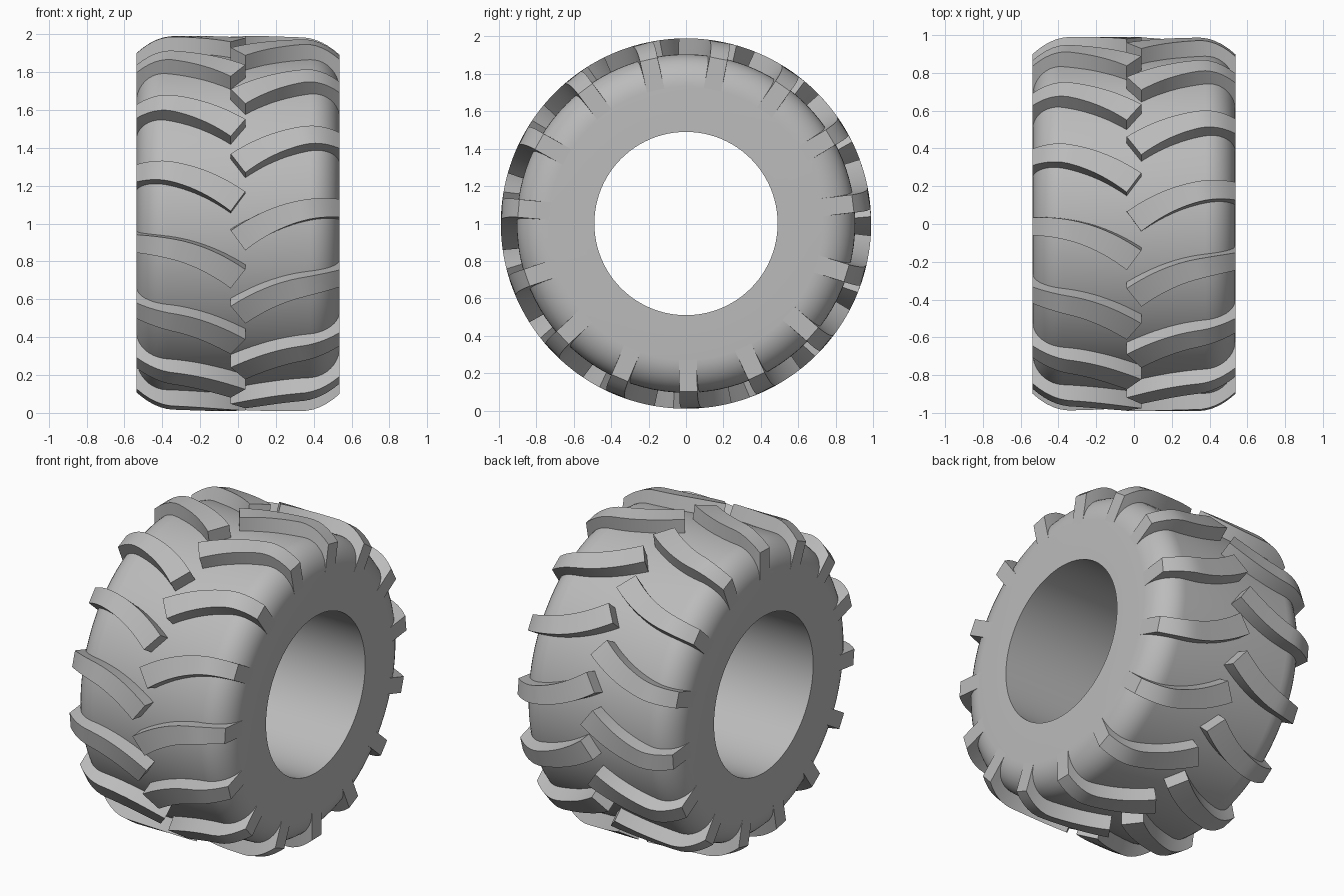
import bpy, bmesh
from math import sin, cos, pi, radians, sqrt, atan2

cube = bpy.data.objects.get("Cube")
if cube:
    bpy.data.objects.remove(cube)

HALF = 0.537       # half width of the tyre
BORE = 0.49        # wheel opening radius
TREAD = 0.905      # carcass radius
LUG = 0.99         # lug tip radius
LUGS = 15          # lugs on each side
STEP = 2 * pi / LUGS

rubber = bpy.data.materials.new("grey rubber")
rubber.use_nodes = True
colour = (0.5, 0.5, 0.5, 1)
rubber.diffuse_color = colour
rubber.node_tree.nodes["Principled BSDF"].inputs["Base Color"].default_value = colour


def polar(x, r, phi):
    return (x, -r * cos(phi), 1 + r * sin(phi))


def finish(bm, name, angle):
    bmesh.ops.recalc_face_normals(bm, faces=bm.faces)
    mesh = bpy.data.meshes.new(name)
    bm.to_mesh(mesh)
    bm.free()
    mesh.materials.append(rubber)
    obj = bpy.data.objects.new(name, mesh)
    bpy.context.collection.objects.link(obj)
    bpy.ops.object.select_all(action='DESELECT')
    obj.select_set(True)
    bpy.context.view_layer.objects.active = obj
    bpy.ops.object.shade_smooth_by_angle(angle=radians(angle))


SHOULDER_X, SHOULDER_R = 0.16, 0.175


def carcass_radius(x):
    t = min(1, max(0, (x - HALF + SHOULDER_X) / SHOULDER_X))
    return TREAD - SHOULDER_R * (1 - sqrt(1 - t * t))


def lug_radius(x):
    return LUG - 0.09 * (max(0, x - 0.34) / (HALF - 0.34)) ** 2


# Carcass: closed section swept around the axle
arc = [i / 10 * pi / 2 for i in range(11)]
half = [(HALF, BORE)] + [(HALF - SHOULDER_X * (1 - cos(a)),
                          TREAD - SHOULDER_R * (1 - sin(a))) for a in arc]
section = half + [(-x, r) for x, r in reversed(half)]
bm = bmesh.new()
SEG = 96
rings = [[bm.verts.new(polar(x, r, 2 * pi * s / SEG)) for x, r in section]
         for s in range(SEG)]
for s in range(SEG):
    a, b = rings[s], rings[(s + 1) % SEG]
    for i in range(len(section)):
        j = (i + 1) % len(section)
        bm.faces.new((a[i], a[j], b[j], b[i]))
finish(bm, "tyre_carcass", 35)


# Lugs: curved bars sweeping from the centre line to the shoulder
def add_lug(bm, side, start):
    n, power = 16, 2.2
    rise = radians(10.4)
    loops = []
    for i in range(n + 1):
        t = i / n
        phi = start - rise * (1 - t) ** power
        slope = rise * power * (1 - t) ** (power - 1) / HALF
        tilt = atan2(slope * LUG, 1)
        width = 0.065 - 0.017 * t
        loop = []
        for edge, top in ((1, 1), (-1, 1), (-1, 0), (1, 0)):
            x = t * HALF - edge * width * sin(tilt)
            r_top = lug_radius(x)
            r = r_top if top else carcass_radius(x) - 0.015
            loop.append(bm.verts.new(polar(
                side * x, r, phi + edge * width * cos(tilt) / r)))
        loops.append(loop)
    for a, b in zip(loops, loops[1:]):
        for k in range(4):
            m = (k + 1) % 4
            bm.faces.new((a[k], a[m], b[m], b[k]))
    bm.faces.new(loops[0])
    bm.faces.new(loops[-1])


for name, side, offset in (("left_lugs", 1, 0), ("right_lugs", -1, STEP / 2)):
    bm = bmesh.new()
    for k in range(LUGS):
        add_lug(bm, side, radians(5.2) + offset + k * STEP)
    finish(bm, name, 35)
